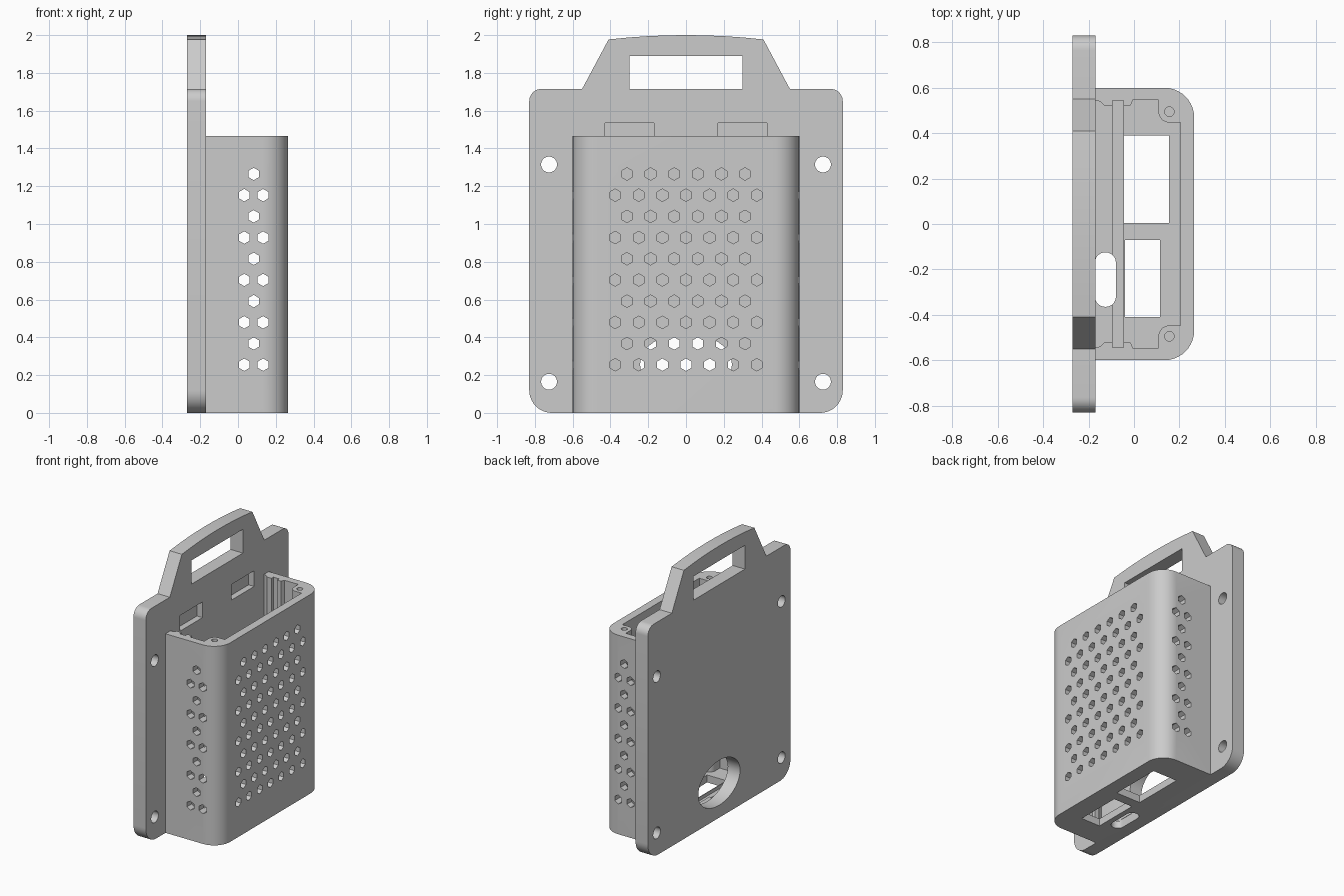
import bpy, bmesh, math
from mathutils import Vector

if "Cube" in bpy.data.objects:
    bpy.data.objects.remove(bpy.data.objects["Cube"], do_unlink=True)

grey = bpy.data.materials.new("light_grey_plastic")
grey.use_nodes = True
grey.diffuse_color = (0.6, 0.6, 0.6, 1)
grey.node_tree.nodes["Principled BSDF"].inputs["Base Color"].default_value = (0.6, 0.6, 0.6, 1)

PLACE = {"X": lambda a, b, t: (t, a, b),
         "Y": lambda a, b, t: (a, t, b),
         "Z": lambda a, b, t: (a, b, t)}


def solid(name, outlines, axis, lo, hi):
    """Extrude one or more 2D outlines along an axis into one object."""
    bm = bmesh.new()
    for pts in outlines:
        rings = [[bm.verts.new(PLACE[axis](a, b, t)) for a, b in pts] for t in (lo, hi)]
        bm.faces.new(rings[0][::-1])
        bm.faces.new(rings[1])
        n = len(pts)
        for i in range(n):
            j = (i + 1) % n
            bm.faces.new((rings[0][i], rings[0][j], rings[1][j], rings[1][i]))
    bmesh.ops.recalc_face_normals(bm, faces=bm.faces)
    mesh = bpy.data.meshes.new(name)
    bm.to_mesh(mesh)
    bm.free()
    mesh.materials.append(grey)
    obj = bpy.data.objects.new(name, mesh)
    bpy.context.collection.objects.link(obj)
    return obj


def combine(target, tool, operation="DIFFERENCE"):
    """Apply a boolean with a helper object, then discard the helper."""
    tool.hide_render = True
    mod = target.modifiers.new("boolean", "BOOLEAN")
    mod.operation, mod.object, mod.solver = operation, tool, "EXACT"
    bpy.ops.object.select_all(action="DESELECT")
    bpy.context.view_layer.objects.active = target
    target.select_set(True)
    bpy.ops.object.modifier_apply(modifier=mod.name)
    bpy.data.objects.remove(tool, do_unlink=True)


def oval(ca, cb, ra, rb=None, sides=32, start=0.0):
    rb = rb or ra
    return [(ca + ra * math.cos(start + i * math.tau / sides),
             cb + rb * math.sin(start + i * math.tau / sides)) for i in range(sides)]


def rect(a0, a1, b0, b1):
    return [(a0, b0), (a1, b0), (a1, b1), (a0, b1)]


def rounded(corners, steps=10):
    """Outline from (a, b, radius) corners, filleting those with a radius."""
    out = []
    for i, (a, b, r) in enumerate(corners):
        p = Vector((a, b))
        if not r:
            out.append((a, b))
            continue
        u = (Vector(corners[i - 1][:2]) - p).normalized()
        v = (Vector(corners[(i + 1) % len(corners)][:2]) - p).normalized()
        half = u.angle(v) / 2
        centre = p + (u + v).normalized() * (r / math.sin(half))
        s = p + u * (r / math.tan(half)) - centre
        e = p + v * (r / math.tan(half)) - centre
        turn = math.atan2(s.x * e.y - s.y * e.x, s.dot(e))
        for k in range(steps + 1):
            t = turn * k / steps
            out.append((centre.x + s.x * math.cos(t) - s.y * math.sin(t),
                        centre.y + s.x * math.sin(t) + s.y * math.cos(t)))
    return out


BACK, FACE, FRONT = -0.27, -0.17, 0.265
TOP, FLOOR = 1.465, 0.055

# Back plate with the carrying handle, its top gently arched
half = [(0.83, 0, 0.12), (0.83, 1.715, 0.065), (0.55, 1.715, 0), (0.41, 1.977, 0)]
arch = [(y, 2 - 0.023 * (y / 0.41) ** 2, 0) for y in (0.3, 0.2, 0.1, 0, -0.1, -0.2, -0.3)]
outline = half + arch + [(-y, z, r) for y, z, r in reversed(half)]
body = solid("enclosure_with_handle_plate", [rounded(outline)], "X", BACK, FACE)

# Housing block with rounded front corners
block = [(FACE - 0.04, -0.6, 0), (FRONT, -0.6, 0.13), (FRONT, 0.6, 0.13), (FACE - 0.04, 0.6, 0)]
combine(body, solid("housing", [rounded(block)], "Z", 0, TOP), "UNION")

# Inner cavity with board guide ribs and corner screw posts
PX, PY, PR = 0.156, 0.495, 0.048
side = [(FACE, 0.545), (-0.15, 0.54), (-0.13, 0.522), (-0.094, 0.522), (-0.094, 0.545),
        (-0.046, 0.545), (-0.046, 0.522), (-0.015, 0.522), (-0.005, 0.547), (PX - PR, 0.547)]
side += [(PX - PR * math.cos(t * math.pi / 16), PY - PR * math.sin(t * math.pi / 16))
         for t in range(9)]
side.append((0.205, PY - PR))
cavity = side + [(x, -y) for x, y in reversed(side)]
combine(body, solid("cavity", [cavity], "Z", FLOOR, TOP + 0.2))

# Board groove in the floor
combine(body, solid("groove", [rect(-0.094, -0.046, -0.545, 0.545)], "Z", 0.03, FLOOR + 0.03))

# Screw holes in the posts
combine(body, solid("screw_holes", [oval(PX, s * PY, 0.021, sides=20) for s in (1, -1)],
                    "Z", TOP - 0.15, TOP + 0.1))

# Connector openings and cable slot in the floor
slot = [(FACE - 0.002, -0.365, 0.045), (-0.08, -0.365, 0.045),
        (-0.08, -0.125, 0.045), (FACE - 0.002, -0.125, 0.045)]
combine(body, solid("floor_openings", [rect(-0.045, 0.155, 0.005, 0.39),
                                       rect(-0.04, 0.115, -0.41, -0.07), rounded(slot)],
                    "Z", -0.1, FLOOR + 0.01))

# Lid tab pockets in the plate
combine(body, solid("lid_pockets", [rect(-0.43, -0.17, 1.42, 1.535), rect(0.17, 0.43, 1.42, 1.535)],
                    "X", FACE - 0.045, FACE + 0.02))

# Handle opening, mounting holes and cable opening through the plate
through = [rect(-0.3, 0.3, 1.715, 1.89), oval(0, 0.257, 0.243, 0.165, 48)]
through += [oval(y, z, 0.042) for y in (-0.725, 0.725) for z in (0.165, 1.315)]
combine(body, solid("plate_openings", through, "X", BACK - 0.1, FACE + 0.01))

# Hexagonal vents: staggered rows on the front wall and both side walls
front_vents, side_vents = [], []
for row in range(10):
    z = 0.255 + row * 0.1122
    count = 7 - row % 2
    for i in range(count):
        front_vents.append(oval((i - (count - 1) / 2) * 0.125, z, 0.033, sides=6, start=math.pi / 2))
    for x in ((0.083,) if row % 2 else (0.033, 0.133)):
        side_vents.append(oval(x, z, 0.033, sides=6, start=math.pi / 2))
combine(body, solid("front_vents", front_vents, "X", 0.18, 0.4))
combine(body, solid("side_vents", side_vents, "Y", -0.8, 0.8))

bpy.ops.object.shade_smooth_by_angle(angle=math.radians(30))
